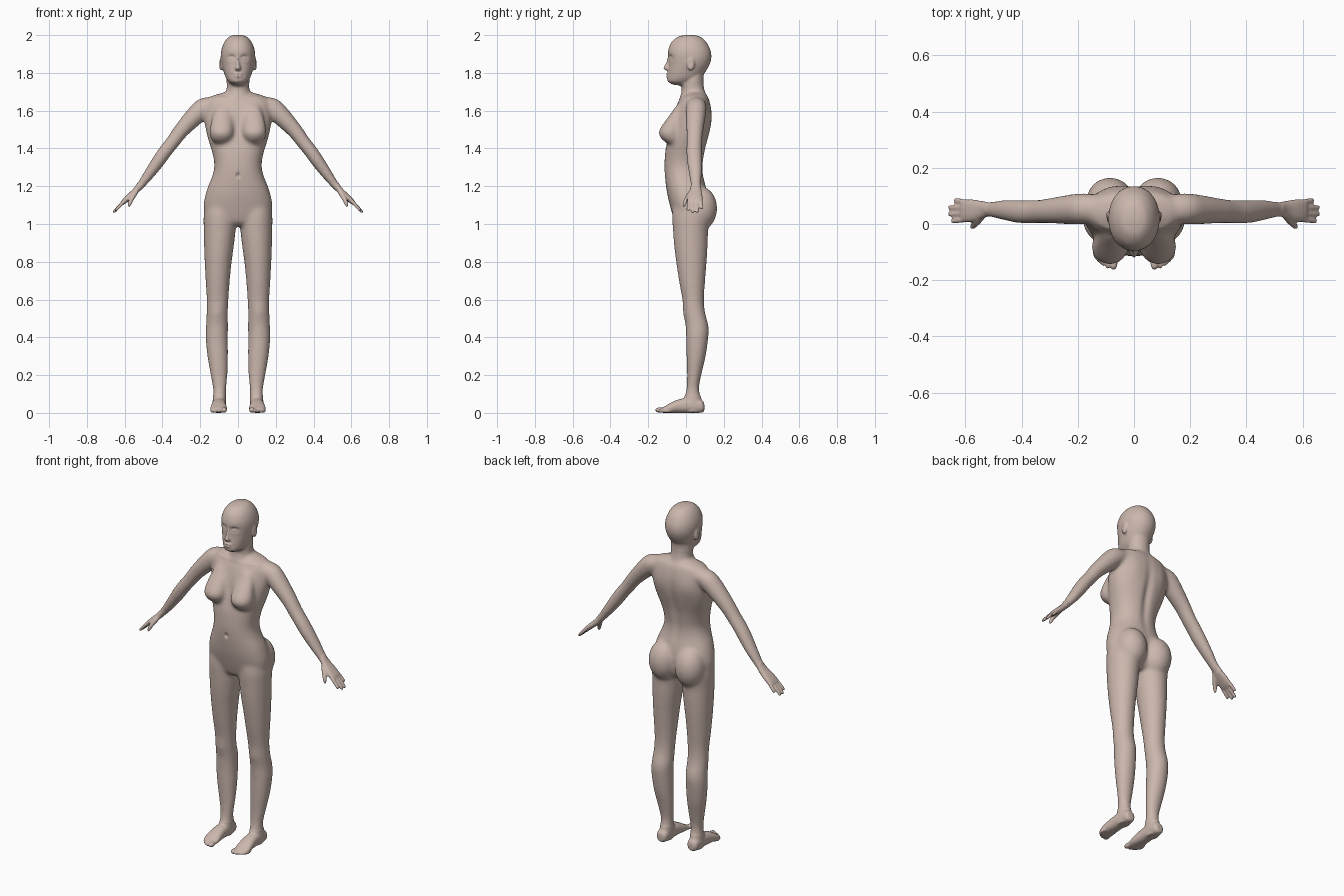
import bpy, bmesh, math
from mathutils import Vector, Matrix

X, Y, Z = Vector((1, 0, 0)), Vector((0, 1, 0)), Vector((0, 0, 1))
bm = bmesh.new()


def spline(rows, steps=5):
    """Catmull-Rom interpolation of the ring table."""
    out = []
    for i in range(len(rows) - 1):
        a, b, c, d = (rows[max(0, min(len(rows) - 1, i + k))] for k in (-1, 0, 1, 2))
        for s in range(steps):
            t = s / steps
            out.append([0.5 * (2 * q + (r - p) * t + (2 * p - 5 * q + 4 * r - w) * t * t
                               + (3 * q - p - 3 * r + w) * t ** 3)
                        for p, q, r, w in zip(a, b, c, d)])
    return out + [list(rows[-1])]


def loft(rows, u, t=None, n=2.0, seg=32):
    """Closed tube through rings (x, y, z, radius along u, radius across)."""
    rows = spline(rows)
    pts = [Vector(r[:3]) for r in rows]
    rings = []
    for i, r in enumerate(rows):
        tan = t or (pts[min(i + 1, len(pts) - 1)] - pts[max(i - 1, 0)]).normalized()
        v = tan.cross(u).normalized()
        ring = []
        for k in range(seg):
            c, s = math.cos(2 * math.pi * k / seg), math.sin(2 * math.pi * k / seg)
            pu = math.copysign(abs(c) ** (2 / n), c) * max(r[3], 0.002)
            pv = math.copysign(abs(s) ** (2 / n), s) * max(r[4], 0.002)
            ring.append(bm.verts.new(pts[i] + u * pu + v * pv))
        rings.append(ring)
    for a, b in zip(rings, rings[1:]):
        for k in range(seg):
            bm.faces.new((a[k], a[(k + 1) % seg], b[(k + 1) % seg], b[k]))
    bm.faces.new(rings[0])
    bm.faces.new(rings[-1])


def column(rows, n=2.0):
    """Upright loft from rows (x, z, y front, y back, half width)."""
    loft([(x, (f + b) / 2, z, w, (b - f) / 2) for x, z, f, b, w in rows], X, Z, n)


def ball(c, r):
    m = Matrix.Translation(c) @ Matrix.Diagonal((*r, 1))
    bmesh.ops.create_uvsphere(bm, u_segments=24, v_segments=16, radius=1, matrix=m)


# leg
column([(.090, 1.12, -.065, .11, .078), (.095, 1.05, -.074, .125, .087),
        (.097, .97, -.070, .118, .085), (.101, .88, -.063, .115, .079),
        (.105, .80, -.053, .110, .072), (.1075, .70, -.038, .102, .0645),
        (.108, .60, -.020, .096, .058), (.110, .53, -.012, .102, .057),
        (.111, .46, -.003, .120, .059), (.1125, .40, .000, .119, .0595),
        (.1075, .30, .002, .105, .0555), (.1005, .20, .005, .082, .0455),
        (.0975, .13, .002, .070, .0360), (.098, .08, -.010, .080, .035),
        (.100, .04, -.020, .090, .036), (.100, .003, -.010, .080, .030)])
# foot and toes
loft([(.100, .097, .030, .018, .020), (.100, .082, .035, .032, .034),
      (.100, .03, .040, .036, .040), (.101, -.03, .037, .038, .037),
      (.102, -.08, .027, .043, .027), (.102, -.11, .018, .043, .018),
      (.098, -.128, .014, .036, .013)], X, Y, 2.3)
for x, y, r in ((.073, -.164, .015), (.095, -.159, .010), (.111, -.150, .010),
                (.125, -.139, .009), (.137, -.125, .009)):
    ball((x, y + .025, r), (r, .026, r))
# buttock and breast
ball((.085, .08, 1.083), (.086, .086, .115))
column([(.08, 1.63, -.050, -.02, .03), (.082, 1.58, -.085, -.02, .05),
        (.085, 1.53, -.122, -.02, .06), (.086, 1.49, -.145, -.02, .065),
        (.086, 1.46, -.138, -.02, .061), (.086, 1.435, -.114, -.02, .047),
        (.086, 1.422, -.090, -.02, .025)])
# arm
loft([(.13, .055, 1.630, .050, .042), (.18, .055, 1.615, .055, .054),
      (.225, .052, 1.575, .054, .052), (.30, .047, 1.495, .046, .042),
      (.345, .044, 1.435, .043, .038), (.385, .043, 1.385, .043, .037),
      (.42, .045, 1.335, .042, .036), (.47, .050, 1.265, .036, .030),
      (.515, .052, 1.205, .029, .022), (.535, .052, 1.182, .029, .018)], Y)
# palm, fingers and thumb
loft([(.515, .052, 1.203, .027, .020), (.545, .050, 1.172, .033, .017),
      (.575, .048, 1.145, .040, .016), (.60, .047, 1.122, .041, .014),
      (.613, .047, 1.110, .037, .010)], Y, None, 2.4)
for i, reach in enumerate((.052, .062, .061, .042)):
    s = i - 1.5
    loft([(.592 + reach * k, .047 + s * (.0205 + .004 * k), 1.130 - reach * k * .95 - .004 * k * k, r, r)
          for k, r in ((0, .0095), (.4, .0098), (.8, .0092), (1.05, .008), (1.12, .004))], Y, None, 2, 16)
loft([(.535, .034, 1.178, .013, .013), (.550, .018, 1.155, .016, .014),
      (.566, -.001, 1.125, .012, .012), (.575, -.009, 1.103, .010, .010),
      (.579, -.012, 1.090, .005, .005)], Y, None, 2, 16)
# ear
ball((.090, .026, 1.846), (.011, .020, .035))

# mirror everything so far to the other side
bmesh.ops.scale(bm, vec=(-1, 1, 1), verts=[
    e for e in bmesh.ops.duplicate(bm, geom=bm.verts[:] + bm.edges[:] + bm.faces[:])["geom"]
    if isinstance(e, bmesh.types.BMVert)])

# torso
column([(0, *r) for r in (
    (1.712, .01, .09, .045), (1.695, -.005, .10, .080), (1.678, -.015, .115, .140),
    (1.65, -.040, .126, .168), (1.60, -.060, .136, .176), (1.55, -.075, .137, .178),
    (1.50, -.085, .130, .171), (1.45, -.097, .118, .159), (1.40, -.108, .105, .143),
    (1.35, -.113, .096, .130), (1.30, -.115, .090, .126), (1.25, -.112, .094, .138),
    (1.20, -.106, .106, .159), (1.15, -.098, .115, .174), (1.10, -.086, .115, .182),
    (1.05, -.072, .110, .170), (1.01, -.058, .095, .100), (.99, -.035, .075, .035))], 2.25)
# neck
column([(0, *r) for r in (
    (1.83, .00, .105, .058), (1.78, -.012, .093, .060), (1.74, -.020, .094, .061),
    (1.70, -.025, .102, .062), (1.66, -.035, .116, .085), (1.62, -.03, .115, .10))])
# head
column([(0, *r) for r in (
    (2.001, .005, .035, .018), (1.992, -.040, .075, .046), (1.965, -.075, .106, .071),
    (1.93, -.092, .126, .086), (1.90, -.096, .134, .091), (1.87, -.093, .133, .090),
    (1.84, -.092, .123, .085), (1.81, -.095, .106, .077), (1.78, -.098, .085, .067),
    (1.76, -.099, .065, .056), (1.745, -.088, .040, .042), (1.735, -.070, .01, .022))], 2.1)
# nose
column([(0, z, f, -.05, w) for z, f, w in (
    (1.89, -.097, .009), (1.86, -.104, .010), (1.838, -.115, .013),
    (1.825, -.120, .018), (1.815, -.110, .016), (1.808, -.095, .008))])
# lips
ball((0, -.092, 1.793), (.026, .014, .006))
ball((0, -.092, 1.781), (.022, .014, .007))

# fuse all parts into one skin
bmesh.ops.recalc_face_normals(bm, faces=bm.faces)
mesh = bpy.data.meshes.new("body")
bm.to_mesh(mesh)
bm.free()
body = bpy.data.objects.new("body", mesh)
bpy.context.collection.objects.link(body)
fuse = body.modifiers.new("fuse", 'REMESH')
fuse.mode, fuse.voxel_size = 'VOXEL', 0.005
bpy.context.view_layer.update()
skin = bpy.data.meshes.new_from_object(body.evaluated_get(bpy.context.evaluated_depsgraph_get()))
body.modifiers.clear()
body.data = skin

# relax the skin: lightly at face, hands and feet, strongly elsewhere
bm = bmesh.new()
bm.from_mesh(skin)
broad = [v for v in bm.verts if abs(v.co.x) < .53 and .09 < v.co.z < 1.75]
for verts, count in ((bm.verts[:], 4), (broad, 36)):
    for _ in range(count):
        bmesh.ops.smooth_vert(bm, verts=verts, factor=0.5,
                              use_axis_x=True, use_axis_y=True, use_axis_z=True)
bm.normal_update()

# soft dents and bumps: centre, radii, height (mirrored)
MARKS = [
    ((0, .11, 1.42), (.024, .10, .17), -.012),      # spine
    ((0, -.11, 1.257), (.009, .05, .012), -.012),   # navel
    ((0, -.08, 1.53), (.02, .10, .08), -.004),      # breastbone
    ((.09, -.02, 1.668), (.06, .05, .010), .004),   # collarbone
    ((.09, .13, 1.56), (.04, .05, .06), .004),      # shoulder blade
    ((.11, -.015, .53), (.03, .03, .04), .004),     # kneecap
    ((.035, -.085, 1.882), (.020, .03, .013), -.011),  # eye socket
    ((.035, -.080, 1.878), (.013, .03, .007), .007),   # eyelid
    ((0, -.105, 1.787), (.022, .02, .003), -.004),  # mouth line
    ((.101, .022, 1.850), (.012, .010, .018), -.006),  # ear hollow
]
for v in bm.verts:
    p, push = v.co, 0
    for c, r, h in MARKS:
        if abs(p.z - c[2]) < 2.5 * r[2]:
            push += h * math.exp(-((abs(p.x) - c[0]) / r[0]) ** 2 - ((p.y - c[1]) / r[1]) ** 2
                                 - ((p.z - c[2]) / r[2]) ** 2)
    v.co = p + v.normal * push
    v.co.z = max(v.co.z, 0)
for f in bm.faces:
    f.smooth = True
    f.material_index = 0
bm.to_mesh(skin)
bm.free()

mat = bpy.data.materials.new("skin")
mat.diffuse_color = (0.60, 0.475, 0.42, 1)
skin.materials.clear()
skin.materials.append(mat)
skin.name = "body"
